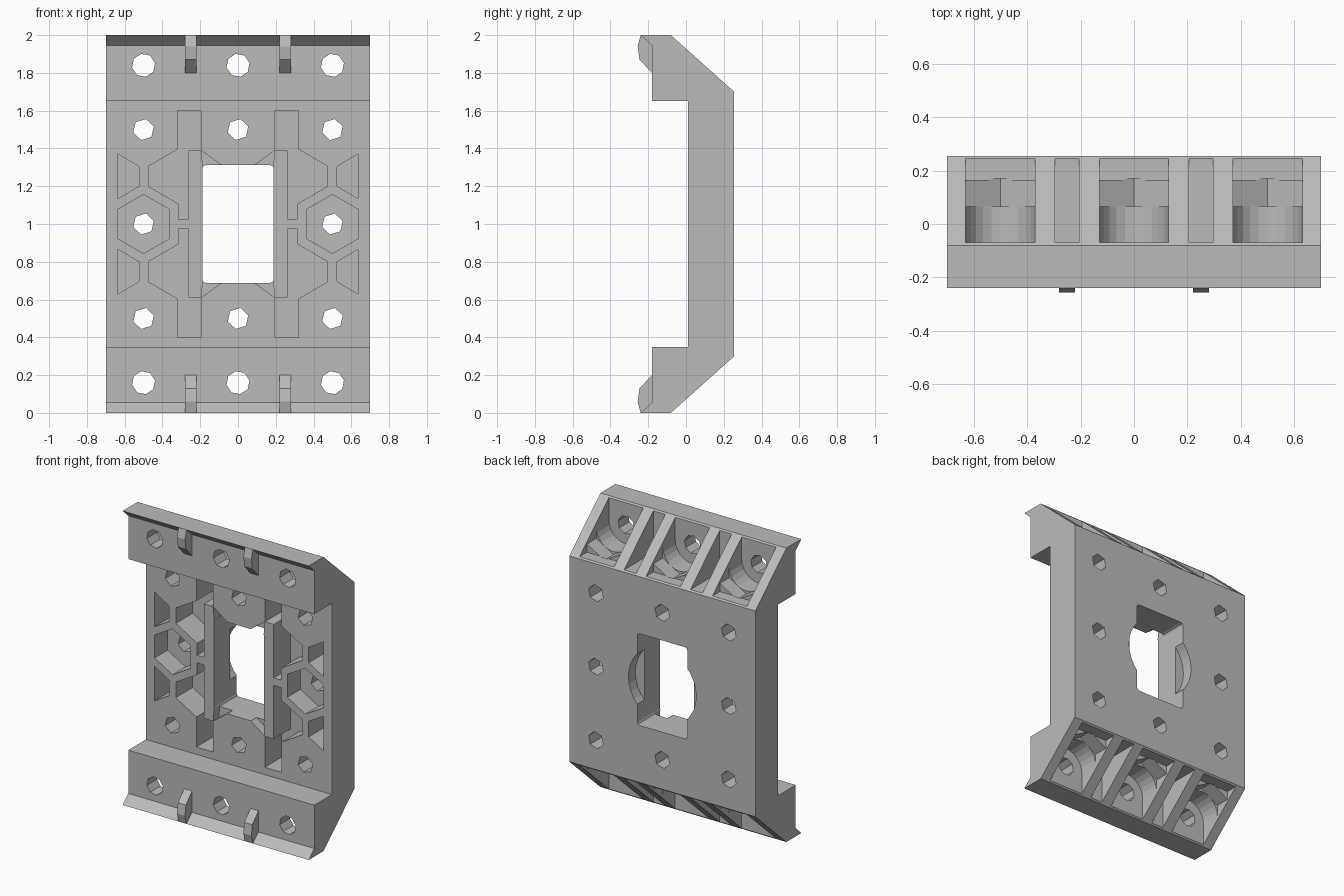
import bpy, bmesh, math

if "Cube" in bpy.data.objects:
    bpy.data.objects.remove(bpy.data.objects["Cube"])

# Single grey material
grey = bpy.data.materials.new("plain grey")
grey.use_nodes = True
colour = (0.5, 0.5, 0.5, 1)
grey.diffuse_color = colour
grey.node_tree.nodes["Principled BSDF"].inputs["Base Color"].default_value = colour

MID = 1.0  # height of the symmetry plane


def prism(name, points, lo, hi, axis="y"):
    """Extrude a profile: axis y takes (x, z), axis x takes (y, z); z is relative to MID."""
    bm = bmesh.new()

    def vert(p, d):
        return bm.verts.new((p[0], d, p[1] + MID) if axis == "y" else (d, p[0], p[1] + MID))

    a = [vert(p, lo) for p in points]
    b = [vert(p, hi) for p in points]
    bm.faces.new(a)
    bm.faces.new(b[::-1])
    for i in range(len(a)):
        j = (i + 1) % len(a)
        bm.faces.new((a[i], b[i], b[j], a[j]))
    bmesh.ops.recalc_face_normals(bm, faces=bm.faces)
    mesh = bpy.data.meshes.new(name)
    bm.to_mesh(mesh)
    bm.free()
    mesh.materials.append(grey)
    obj = bpy.data.objects.new(name, mesh)
    bpy.context.collection.objects.link(obj)
    return obj


def ngon(cx, cz, r, n, turn=0.0):
    return [(cx + r * math.cos(turn + math.tau * i / n),
             cz + r * math.sin(turn + math.tau * i / n)) for i in range(n)]


def flip(points, sx, sz):
    return [(p[0] * sx, p[1] * sz) for p in points]


def rect(x0, x1, z0, z1):
    return [(x0, z0), (x1, z0), (x1, z1), (x0, z1)]


# Main body: side profile with clamp lips, upper half mirrored downwards
half = [(0.255, 0.7), (-0.08, 1.0), (-0.24, 1.0), (-0.18, 0.945), (-0.18, 0.65), (0.01, 0.65)]
body = prism("mounting_body", half + flip(half, 1, -1)[::-1], -0.7, 0.7, "x")


def cut(points, lo, hi):
    cutter = prism("cutter", points, lo, hi)
    cutter.hide_render = True
    mod = body.modifiers.new("cut", "BOOLEAN")
    mod.operation = "DIFFERENCE"
    mod.solver = "EXACT"
    mod.object = cutter
    bpy.context.view_layer.objects.active = body
    bpy.ops.object.modifier_apply(modifier=mod.name)
    bpy.data.objects.remove(cutter)


# Central window with chamfered corners, and round relief at its back
w, h, c = 0.188, 0.312, 0.018
corner = [(w, h - c), (w - 0.3 * c, h - 0.3 * c), (w - c, h)]
window = (corner + flip(corner, -1, 1)[::-1] + flip(corner, -1, -1)
          + flip(corner, 1, -1)[::-1])
cut(window, -0.1, 0.4)
cut(ngon(0, 0, 0.255, 32), 0.18, 0.4)

# Lightening pockets in the front, one quadrant repeated four times
outer_cell = [(0.635, 0.37), (0.525, 0.305), (0.525, 0.2), (0.635, 0.135)]
inner_cell = [(0.475, 0.305), (0.32, 0.395), (0.32, 0.6), (0.195, 0.6), (0.195, 0.39),
              (0.262, 0.39), (0.262, 0.026), (0.315, 0.026), (0.315, 0.107), (0.475, 0.2)]
window_corner = [(0.194, 0.389), (0.09, 0.313), (0.09, 0.3), (0.186, 0.3)]
for sx in (1, -1):
    for sz in (1, -1):
        cut(flip(outer_cell, sx, sz), -0.1, 0.19)
        cut(flip(inner_cell, sx, sz), -0.1, 0.19)
        cut(flip(window_corner, sx, sz), -0.1, 0.07)
    cut(ngon(0.5 * sx, 0, 0.156, 6, math.pi / 6), -0.1, 0.15)

# Screw holes through the plate
for x in (-0.5, 0, 0.5):
    for z in (-0.5, 0, 0.5):
        if x or z:
            cut(ngon(x, z, 0.057, 6, 0.3), -0.1, 0.4)

# Stepped screw pockets and plain slots in the sloped ends
for s in (1, -1):
    for x in (-0.5, 0, 0.5):
        r, zc, top = 0.13, 0.84, 1.2
        bowl = [(x + r * math.cos(a), zc + r * math.sin(a))
                for a in (math.pi * (1 + i / 12) for i in range(13))]
        bowl += [(x + r, top), (x - r, top)]
        nut = [(x - r, zc - 0.075), (x, zc - 0.15), (x + r, zc - 0.075), (x + r, top), (x - r, top)]
        cut(flip(bowl, 1, s), -0.07, 0.07)
        cut(flip(nut, 1, s), 0.065, 0.17)
        cut(flip(rect(x - r, x + r, 0.709, top), 1, s), 0.165, 0.245)
        cut(ngon(x, zc * s, 0.062, 8, 0.2), -0.4, 0)
    for x in (-0.25, 0.25):
        cut(flip(rect(x - 0.045, x + 0.045, 0.709, top), 1, s), -0.07, 0.245)

# Small hooked ribs on the clamp lips
rib = [(-0.17, 0.8), (-0.18, 0.8), (-0.246, 0.87), (-0.256, 0.94), (-0.24, 1.0), (-0.17, 0.99)]
for s, level in ((1, "top"), (-1, "bottom")):
    for x, side in ((-0.25, "right"), (0.25, "left")):
        prism(f"{level}_{side}_rib", flip(rib, 1, s), x - 0.03, x + 0.03, "x")
